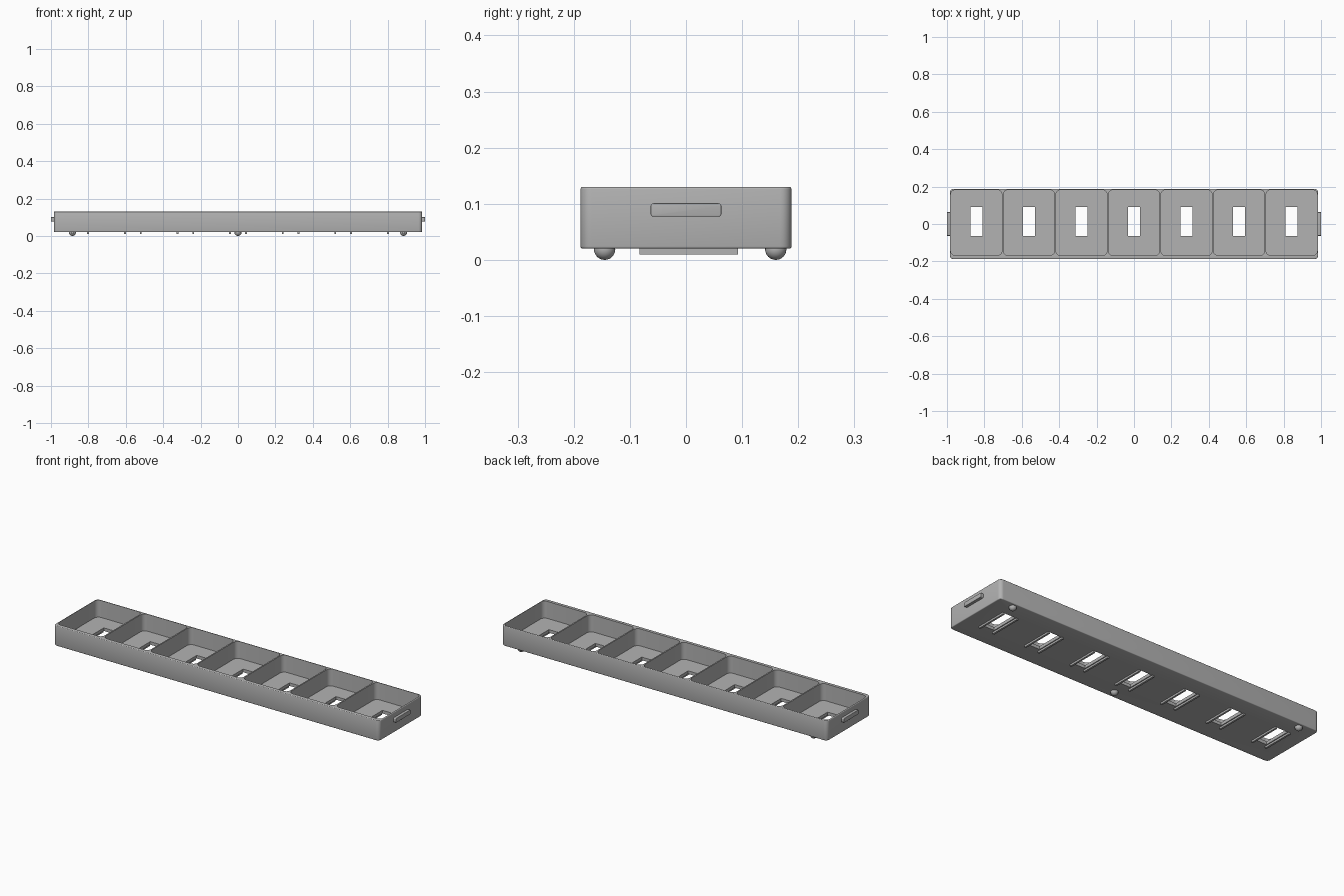
import bpy, bmesh, math
from mathutils import Matrix

cube = bpy.data.objects.get("Cube")
if cube:
    bpy.data.objects.remove(cube, do_unlink=True)

grey = bpy.data.materials.new("plain grey")
grey.use_nodes = True
grey.diffuse_color = (0.45, 0.45, 0.45, 1)
grey.node_tree.nodes["Principled BSDF"].inputs["Base Color"].default_value = (0.45, 0.45, 0.45, 1)


def add_box(bm, x, y, z, axis=2, radius=0.0, rim=0.0):
    """Box from (min, max) ranges; rounds edges along one axis, then its two rims."""
    size = [r[1] - r[0] for r in (x, y, z)]
    mid = [(r[0] + r[1]) / 2 for r in (x, y, z)]
    part = bmesh.new()
    bmesh.ops.create_cube(part, size=1, matrix=Matrix.Translation(mid) @ Matrix.Diagonal((*size, 1)))

    def along(e):
        d = e.verts[1].co - e.verts[0].co
        return abs(d[axis]) > 0.99 * d.length
    if radius:
        bmesh.ops.bevel(part, geom=[e for e in part.edges if along(e)], offset=radius,
                        segments=6, profile=0.5, affect='EDGES')
    if rim:
        caps = [e for e in part.edges
                if abs(e.verts[0].co[axis] - e.verts[1].co[axis]) < 1e-5]
        bmesh.ops.bevel(part, geom=caps, offset=rim, segments=3, profile=0.5, affect='EDGES')
    temp = bpy.data.meshes.new("temp")
    part.to_mesh(temp)
    part.free()
    bm.from_mesh(temp)
    bpy.data.meshes.remove(temp)


def finish(bm, name):
    bmesh.ops.recalc_face_normals(bm, faces=bm.faces)
    mesh = bpy.data.meshes.new(name)
    bm.to_mesh(mesh)
    bm.free()
    mesh.materials.append(grey)
    ob = bpy.data.objects.new(name, mesh)
    bpy.context.collection.objects.link(ob)
    return ob


def smooth(ob):
    bpy.ops.object.select_all(action='DESELECT')
    ob.select_set(True)
    bpy.context.view_layer.objects.active = ob
    bpy.ops.object.shade_smooth_by_angle(angle=math.radians(35))


PITCH = 0.281
centres = [PITCH * (i - 3) for i in range(7)]

# Tray body
bm = bmesh.new()
add_box(bm, (-0.985, 0.985), (-0.188, 0.188), (0.02, 0.13), radius=0.02, rim=0.004)
tray = finish(bm, "tray_body")

# Compartment and floor opening cutters
pockets, slots = bmesh.new(), bmesh.new()
for c in centres:
    add_box(pockets, (c - 0.137, c + 0.137), (-0.168, 0.182), (0.037, 0.2), radius=0.025)
    add_box(slots, (c - 0.032, c + 0.032), (-0.065, 0.09), (0, 0.1))
for bm, name in ((pockets, "compartment_cutter"), (slots, "slot_cutter")):
    cutter = finish(bm, name)
    cutter.hide_render = True
    mod = tray.modifiers.new(name, 'BOOLEAN')
    mod.operation = 'DIFFERENCE'
    mod.solver = 'EXACT'
    mod.object = cutter
    bpy.context.view_layer.objects.active = tray
    bpy.ops.object.modifier_apply(modifier=name)
    bpy.data.objects.remove(cutter, do_unlink=True)
smooth(tray)

# Paired rails beside every floor opening
bm = bmesh.new()
for c in centres:
    for side in (-1, 1):
        x = c + side * 0.042
        add_box(bm, (x - 0.005, x + 0.005), (-0.083, 0.093), (0.01, 0.021))
finish(bm, "underside_rails")

# Raised grips on both ends
for side, name in ((1, "left_grip"), (-1, "right_grip")):
    bm = bmesh.new()
    add_box(bm, tuple(sorted((side * 0.98, side))), (-0.063, 0.063), (0.077, 0.101),
            axis=0, radius=0.005, rim=0.002)
    smooth(finish(bm, name))

# Three round feet
for name, x, y in (("left_foot", 0.885, 0.16), ("right_foot", -0.885, 0.16), ("front_foot", 0, -0.145)):
    bm = bmesh.new()
    bmesh.ops.create_uvsphere(bm, u_segments=24, v_segments=12, radius=0.019,
                              matrix=Matrix.Translation((x, y, 0.019)))
    bmesh.ops.bisect_plane(bm, geom=bm.verts[:] + bm.edges[:] + bm.faces[:],
                           plane_co=(0, 0, 0.022), plane_no=(0, 0, 1), clear_outer=True)
    smooth(finish(bm, name))
